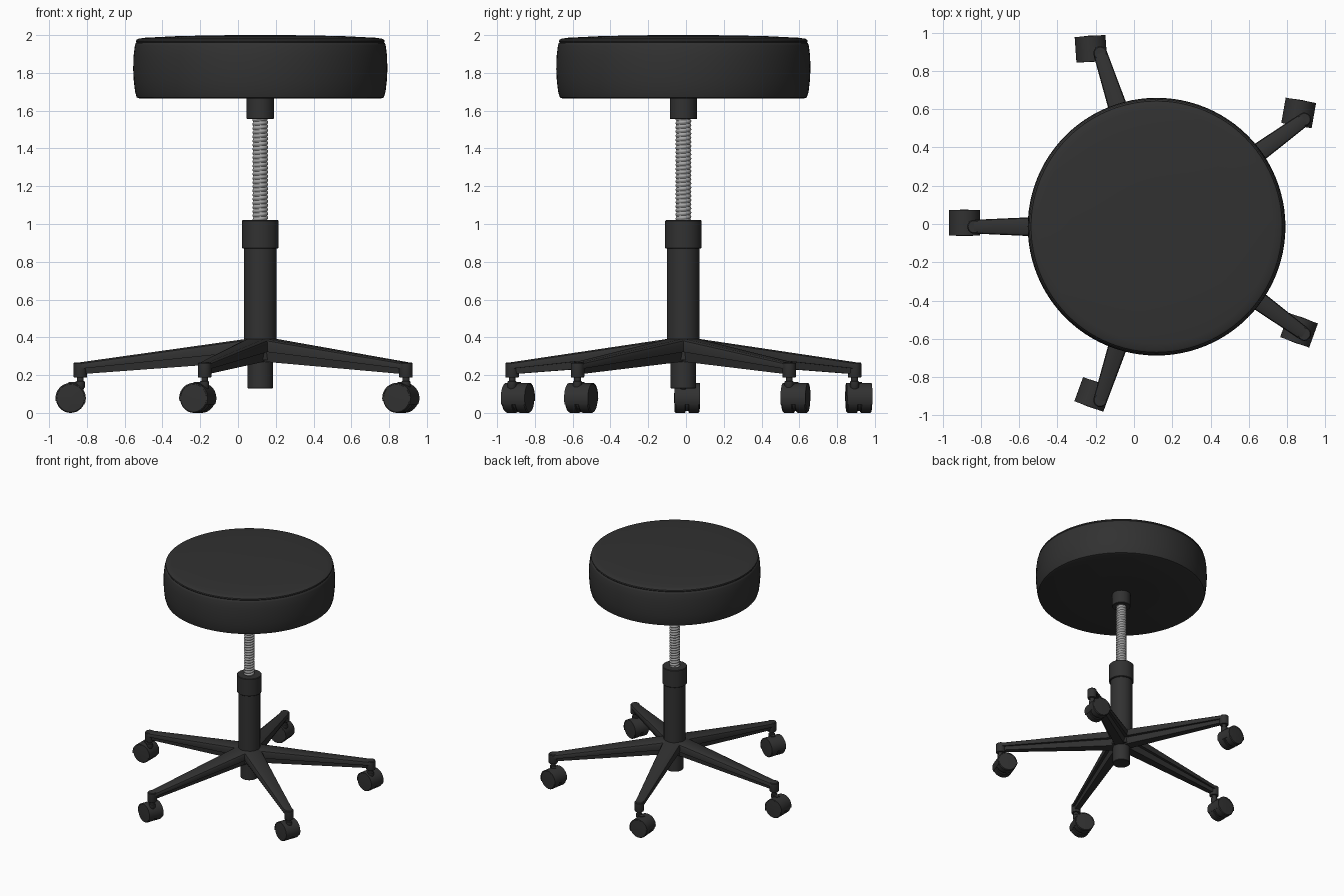
import bpy, bmesh, math
from mathutils import Matrix, Vector

if "Cube" in bpy.data.objects:
    bpy.data.objects.remove(bpy.data.objects["Cube"])

CX, CY = 0.118, -0.014          # axis of the stool


def material(name, c):
    m = bpy.data.materials.new(name)
    m.diffuse_color = (c, c, c, 1)
    m.use_nodes = True
    m.node_tree.nodes["Principled BSDF"].inputs["Base Color"].default_value = m.diffuse_color
    return m


BLACK = material("black", 0.031)
STEEL = material("steel_grey", 0.36)


def finish(name, bm, mat, matrix=None):
    if matrix is not None:
        bm.transform(matrix)
    bmesh.ops.recalc_face_normals(bm, faces=bm.faces[:])
    me = bpy.data.meshes.new(name)
    bm.to_mesh(me)
    bm.free()
    me.materials.append(mat)
    ob = bpy.data.objects.new(name, me)
    bpy.context.collection.objects.link(ob)
    return ob


def loft(bm, rings):
    """Skin a list of closed point rings and cap both ends."""
    vs = [[bm.verts.new(p) for p in r] for r in rings]
    n = len(vs[0])
    for a, b in zip(vs, vs[1:]):
        for i in range(n):
            j = (i + 1) % n
            bm.faces.new((a[i], a[j], b[j], b[i]))
    bm.faces.new(vs[0])
    bm.faces.new(vs[-1])


def turned(bm, profile, n=48, matrix=Matrix()):
    """Turn (radius, z) pairs around the z axis."""
    loft(bm, [[matrix @ Vector((r * math.cos(t), r * math.sin(t), z))
               for t in (2 * math.pi * i / n for i in range(n))] for r, z in profile])


def lathe(name, profile, n=48):
    bm = bmesh.new()
    turned(bm, profile, n)
    return finish(name, bm, BLACK, Matrix.Translation((CX, CY, 0)))


# Padded seat with a seam near the top edge
lathe("seat", [(0.3, 1.664), (0.638, 1.664), (0.654, 1.670), (0.663, 1.70), (0.670, 1.76),
               (0.673, 1.82), (0.671, 1.89), (0.664, 1.945), (0.660, 1.957), (0.655, 1.961),
               (0.658, 1.966), (0.656, 1.975), (0.645, 1.981), (0.61, 1.986),
               (0.45, 1.994), (0.25, 1.999), (0.02, 2.0)], 96)

# Mount under the seat, column, collar and lower hub
lathe("seat_mount", [(0.069, 1.555), (0.072, 1.558), (0.072, 1.68)])
lathe("collar", [(0.093, 0.87), (0.097, 0.874), (0.097, 1.016), (0.093, 1.02)])
lathe("column", [(0.086, 0.28), (0.086, 0.88)])
lathe("lower_hub", [(0.065, 0.13), (0.068, 0.133), (0.068, 0.3)])

# Threaded screw: radius follows a helix
PITCH, SIDES, STEPS = 0.022, 24, 6
bm = bmesh.new()
rings = []
for k in range(int(0.58 / PITCH * STEPS)):
    ring = []
    for i in range(SIDES):
        phase = (k / STEPS - i / SIDES) % 1
        r = 0.036 + 0.006 * min(1, 2.6 * min(phase, 1 - phase))
        t = 2 * math.pi * i / SIDES
        ring.append((r * math.cos(t), r * math.sin(t), 1.0 + k * PITCH / STEPS))
    rings.append(ring)
loft(bm, rings)
finish("screw", bm, STEEL, Matrix.Translation((CX, CY, 0)))


def leg_section(x, w, top, bottom):
    """Wide upper flange with a narrower rib below."""
    mid = top - 0.55 * (top - bottom)
    half = [(0.6 * w, top), (0.9 * w, top - 0.008), (w, top - 0.02),
            (0.95 * w, mid), (0.6 * w, mid), (0.5 * w, bottom)]
    return [(x, y, z) for y, z in half] + [(x, -y, z) for y, z in reversed(half)]


# Five legs, each with a socket at its tip
REACH = 0.953
for k in range(5):
    bm = bmesh.new()
    loft(bm, [leg_section(0.0, 0.079, 0.402, 0.275),
              leg_section(REACH, 0.036, 0.268, 0.205)])
    turned(bm, [(0.034, 0.188), (0.036, 0.192), (0.036, 0.262), (0.031, 0.268)], 24,
           Matrix.Translation((REACH, 0, 0)))
    finish(f"leg_{k + 1}", bm, BLACK, Matrix.Translation((CX, CY, 0))
           @ Matrix.Rotation(math.radians(36 + 72 * k), 4, 'Z'))

# Twin-wheel casters: wheel centre x, y and swivel angle, in leg order
CASTERS = [(0.860, 0.580, -10), (-0.225, 0.915, 4), (-0.886, 0.006, 0),
           (-0.213, -0.890, -20), (0.862, -0.555, -20)]
for k, (x, y, deg) in enumerate(CASTERS):
    place = Matrix.Translation((x, y, 0.078)) @ Matrix.Rotation(math.radians(deg), 4, 'Z')
    axle = place @ Matrix.Rotation(math.radians(90), 4, 'X')
    bm = bmesh.new()
    for s in (1, -1):
        turned(bm, [(0.075, s * 0.008), (0.078, s * 0.011), (0.078, s * 0.060),
                    (0.073, s * 0.066), (0.01, s * 0.069)], 32, axle)
    finish(f"caster_wheels_{k + 1}", bm, BLACK)

    # Curved hood over both wheels, open towards the floor
    bm = bmesh.new()
    turned(bm, [(0.068, -0.012), (0.068, 0.012)], 32, axle)
    arc = [math.radians(-25 + 215 * i / 24) for i in range(25)]
    shell = ([(0.0805 * math.cos(t), 0.0805 * math.sin(t)) for t in arc]
             + [(0.074 * math.cos(t), 0.074 * math.sin(t)) for t in reversed(arc)])
    loft(bm, [[axle @ Vector((u, v, w)) for u, v in shell] for w in (-0.067, 0.067)])
    finish(f"caster_hood_{k + 1}", bm, BLACK)

    # Arm block and stem reaching into the leg socket
    bm = bmesh.new()
    a = math.radians(36 + 72 * k)
    sx, sy = CX + REACH * math.cos(a), CY + REACH * math.sin(a)
    turned(bm, [(0.014, 0.12), (0.024, 0.135), (0.024, 0.165), (0.018, 0.17), (0.018, 0.2)], 20,
           Matrix.Translation((sx, sy, 0)))
    d = Vector((sx - x, sy - y, 0))
    bmesh.ops.create_cube(bm, size=1, matrix=Matrix.Translation((x + d.x / 2, y + d.y / 2, 0.14))
                          @ Matrix.Rotation(math.atan2(d.y, d.x), 4, 'Z')
                          @ Matrix.Diagonal((d.length + 0.01, 0.034, 0.045, 1)))
    finish(f"caster_stem_{k + 1}", bm, BLACK)

# Smooth shading with crisp edges
for ob in bpy.context.collection.objects:
    ob.select_set(True)
    bpy.context.view_layer.objects.active = ob
bpy.ops.object.shade_smooth_by_angle(angle=math.radians(35))
